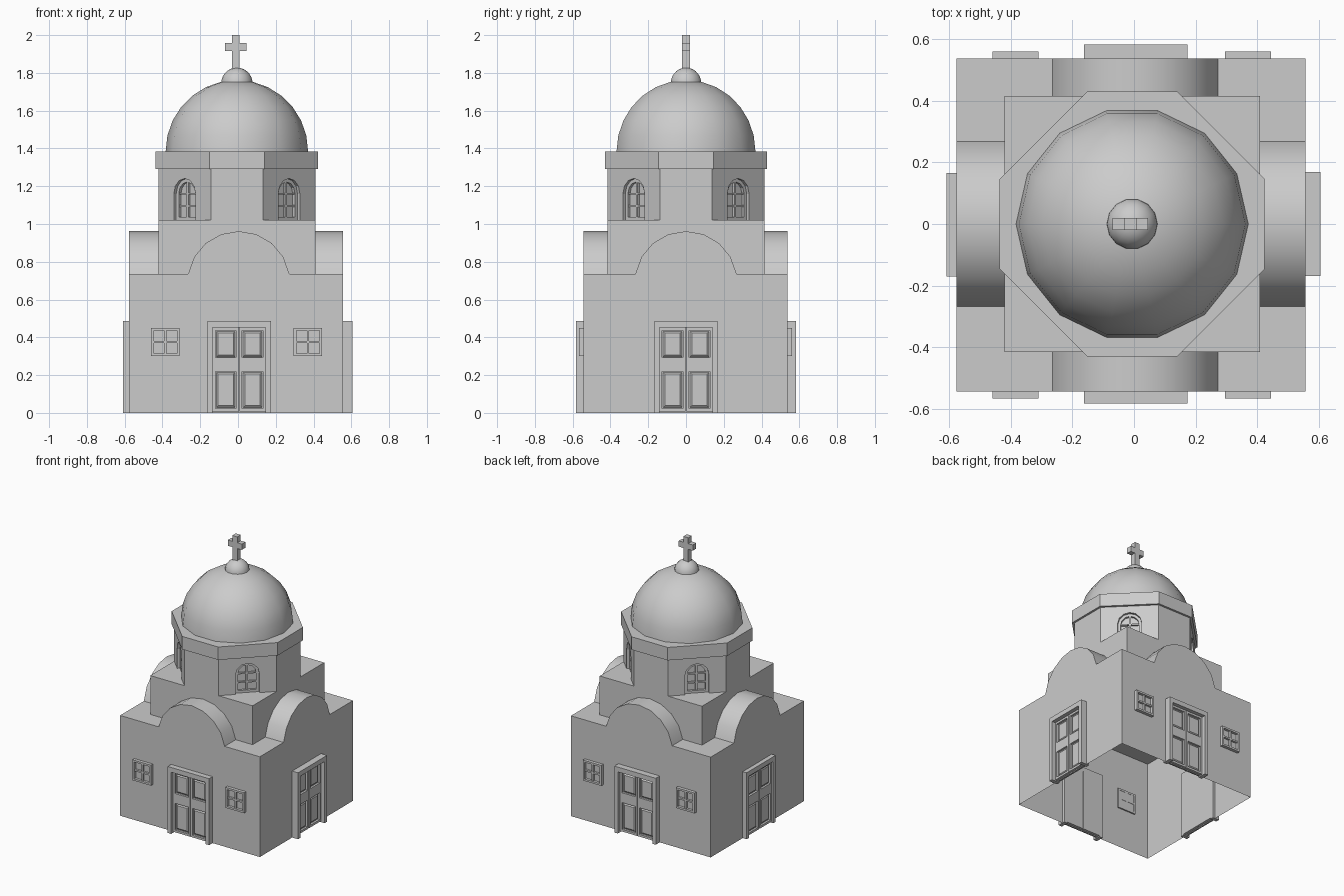
import bpy, bmesh, math
from mathutils import Matrix, Vector

if "Cube" in bpy.data.objects:
    bpy.data.objects.remove(bpy.data.objects["Cube"])

CX, CY = -0.006, 0.0                       # axis of the drum and dome
X0, X1, Y0, Y1 = -0.576, 0.557, -0.543, 0.537   # outer walls
WALL_H = 0.735


def finish(name, bm, mat=None, smooth=None):
    bmesh.ops.recalc_face_normals(bm, faces=bm.faces)
    me = bpy.data.meshes.new(name)
    bm.to_mesh(me)
    bm.free()
    ob = bpy.data.objects.new(name, me)
    bpy.context.collection.objects.link(ob)
    if mat:
        me.transform(mat)
    if smooth:
        bpy.ops.object.select_all(action='DESELECT')
        ob.select_set(True)
        bpy.context.view_layer.objects.active = ob
        bpy.ops.object.shade_smooth_by_angle(angle=math.radians(smooth))
    return ob


def prism(bm, pts, vec):
    """Closed solid from a planar outline pushed along vec."""
    a = [bm.verts.new(p) for p in pts]
    b = [bm.verts.new(Vector(p) + Vector(vec)) for p in pts]
    bm.faces.new(a)
    bm.faces.new(b[::-1])
    for i in range(len(a)):
        j = (i + 1) % len(a)
        bm.faces.new((a[i], a[j], b[j], b[i]))


def box(bm, x0, x1, y0, y1, z0, z1):
    prism(bm, [(x0, y0, z0), (x1, y0, z0), (x1, y1, z0), (x0, y1, z0)], (0, 0, z1 - z0))


def raised_panel(bm, x0, x1, z0, z1, yb, yf, slope):
    """Door panel with sloped edges, facing -y."""
    a = [bm.verts.new(p) for p in ((x0, yb, z0), (x1, yb, z0), (x1, yb, z1), (x0, yb, z1))]
    s = slope
    b = [bm.verts.new(p) for p in ((x0+s, yf, z0+s), (x1-s, yf, z0+s), (x1-s, yf, z1-s), (x0+s, yf, z1-s))]
    bm.faces.new(a)
    bm.faces.new(b)
    for i in range(4):
        j = (i + 1) % 4
        bm.faces.new((a[i], a[j], b[j], b[i]))


def hemisphere(name, r, z, sides=14, rings=7):
    bm = bmesh.new()
    loops = []
    for k in range(rings):
        e = math.pi / 2 * k / rings
        loops.append([bm.verts.new((CX + r*math.cos(e)*math.cos(t), CY + r*math.cos(e)*math.sin(t),
                                    z + r*math.sin(e)))
                      for t in (2*math.pi*i/sides for i in range(sides))])
    top = bm.verts.new((CX, CY, z + r))
    for i in range(sides):
        j = (i + 1) % sides
        for lo, hi in zip(loops, loops[1:]):
            bm.faces.new((lo[i], lo[j], hi[j], hi[i]))
        bm.faces.new((loops[-1][i], loops[-1][j], top))
    bm.faces.new(loops[0])
    return finish(name, bm, smooth=40)


def octagon(h, f, z):
    """Square of half size h with cut corners; f is half the straight side."""
    q = [(f, -h), (h, -f), (h, f), (f, h), (-f, h), (-h, f), (-h, -f), (-f, -h)]
    return [(CX + x, CY + y, z) for x, y in q]


# Main walls, open underneath
bm = bmesh.new()
box(bm, X0, X1, Y0, Y1, 0, WALL_H)
bm.faces.ensure_lookup_table()
low = [f for f in bm.faces if f.calc_center_median().z < 0.01]
bmesh.ops.delete(bm, geom=low, context='FACES_ONLY')
finish("walls", bm)

# Crossing barrel vaults
R, ZC = 0.272, 0.69
arc = [(R*math.cos(math.radians(a)), ZC + R*math.sin(math.radians(a))) for a in range(30, 151, 20)]
arc = [(0.268, WALL_H)] + arc + [(-0.268, WALL_H)]
bm = bmesh.new()
prism(bm, [(x + 0.004, Y0, z) for x, z in arc], (0, Y1 - Y0, 0))
finish("vault_front_to_back", bm, smooth=30)
bm = bmesh.new()
prism(bm, [(X0, y, z) for y, z in arc], (X1 - X0, 0, 0))
finish("vault_side_to_side", bm, smooth=30)

# Square crossing block, drum and cornice
bm = bmesh.new()
box(bm, CX - 0.415, CX + 0.415, CY - 0.415, CY + 0.415, WALL_H, 1.02)
finish("crossing_block", bm)
bm = bmesh.new()
prism(bm, octagon(0.415, 0.138, 1.02), (0, 0, 0.275))
drum = finish("drum", bm)
bm = bmesh.new()
prism(bm, octagon(0.43, 0.146, 1.29), (0, 0, 0.095))
finish("cornice", bm)

# Arched windows in the four diagonal drum faces
FACE = (0.415 + 0.138) / math.sqrt(2)


def arch(w, zb, y):
    top = [(w*math.cos(math.pi*i/6), y, 1.16 + w*math.sin(math.pi*i/6)) for i in range(7)]
    return [(w, y, zb)] + top + [(-w, y, zb)]


cut = bmesh.new()
for n in range(4):
    m = Matrix.Translation((CX, CY, 0)) @ Matrix.Rotation(math.radians(45 + 90*n), 4, 'Z')
    tmp = bmesh.new()
    prism(tmp, arch(0.081, 0.99, -FACE - 0.05), (0, 0.085, 0))
    tmp.transform(m)
    me = bpy.data.meshes.new("tmp")
    tmp.to_mesh(me)
    tmp.free()
    cut.from_mesh(me)
    bpy.data.meshes.remove(me)
    # frame rim and glazing bars
    bm = bmesh.new()
    yb, yf = -FACE + 0.037, -FACE + 0.018
    o, i_ = arch(0.081, 1.02, yf), arch(0.062, 1.038, yf)
    for k in range(len(o)):
        j = (k + 1) % len(o)
        prism(bm, [o[k], o[j], i_[j], i_[k]], (0, yb - yf, 0))
    box(bm, -0.007, 0.007, yf + 0.004, yb, 1.03, 1.23)
    for z in (1.095, 1.16):
        box(bm, -0.07, 0.07, yf + 0.004, yb, z - 0.005, z + 0.005)
    finish("drum_window_%d" % n, bm, m)
cutter = finish("window_cutter", cut)
cutter.hide_render = True
cutter.display_type = 'WIRE'
mod = drum.modifiers.new("window_openings", 'BOOLEAN')
mod.object = cutter
mod.operation = 'DIFFERENCE'
mod.solver = 'EXACT'

# Dome, finial and cross
hemisphere("dome", 0.377, 1.385)
hemisphere("finial", 0.083, 1.745)
bm = bmesh.new()
t = 0.02
mx = CX - 0.006
box(bm, mx - t, mx + t, -t, t, 1.81, 2.0)
for s in (-1, 1):
    a, b = sorted((mx + s*t, mx + s*0.057))
    box(bm, a, b, -t, t, 1.915, 1.957)
finish("cross", bm)

# Double doors on every side, windows on front and back
sides = [("front", (0.006, Y0), 0, 0.040), ("right", (X1, 0.0), 90, 0.048),
         ("back", (0.005, Y1), 180, 0.046), ("left", (X0, -0.002), 270, 0.032)]
for name, (px, py), ang, d in sides:
    m = Matrix.Translation((px, py, 0)) @ Matrix.Rotation(math.radians(ang), 4, 'Z')
    # door surround
    bm = bmesh.new()
    for s in (-1, 1):
        a, b = sorted((s*0.14, s*0.168))
        box(bm, a, b, -d, 0.02, 0, 0.452)
    box(bm, -0.168, 0.168, -d, 0.02, 0.452, 0.487)
    finish(name + "_door_surround", bm, m)
    # two panelled leaves
    bm = bmesh.new()
    for s in (-1, 1):
        box(bm, *sorted((s*0.002, s*0.14)), -0.003, 0.02, 0.008, 0.452)
        for a, b in ((0.002, 0.016), (0.126, 0.14)):
            box(bm, *sorted((s*a, s*b)), -0.018, -0.003, 0.008, 0.452)
        p0, p1 = sorted((s*0.016, s*0.126))
        for z0, z1 in ((0.008, 0.024), (0.22, 0.292), (0.437, 0.452)):
            box(bm, p0, p1, -0.018, -0.003, z0, z1)
        for z0, z1 in ((0.024, 0.22), (0.292, 0.437)):
            raised_panel(bm, p0 + 0.005, p1 - 0.005, z0 + 0.005, z1 - 0.005, -0.003, -0.012, 0.01)
    finish(name + "_door", bm, m)
    if ang % 180:
        continue
    # four-pane windows
    for s, side in ((-1, "left"), (1, "right")):
        cx = (-0.385 if s*math.cos(math.radians(ang)) < 0 else 0.370) - px
        cx *= math.cos(math.radians(ang))
        bm = bmesh.new()
        w, f, dw = 0.075, 0.014, 0.023
        for k in (-1, 1):
            box(bm, *sorted((cx + k*w, cx + k*(w - f))), -dw, 0.01, 0.30, 0.45)
            zs = sorted((0.375 + k*w, 0.375 + k*(w - f)))
            box(bm, cx - w + f, cx + w - f, -dw, 0.01, *zs)
            # split crossbar around the upright
            box(bm, *sorted((cx + k*0.006, cx + k*(w - f))), -dw + 0.004, 0.01, 0.369, 0.381)
        box(bm, cx - 0.006, cx + 0.006, -dw + 0.004, 0.01, 0.314, 0.436)
        box(bm, cx - w + f, cx + w - f, -0.004, 0.008, 0.314, 0.436)
        finish("%s_window_%s" % (name, side), bm, m)
